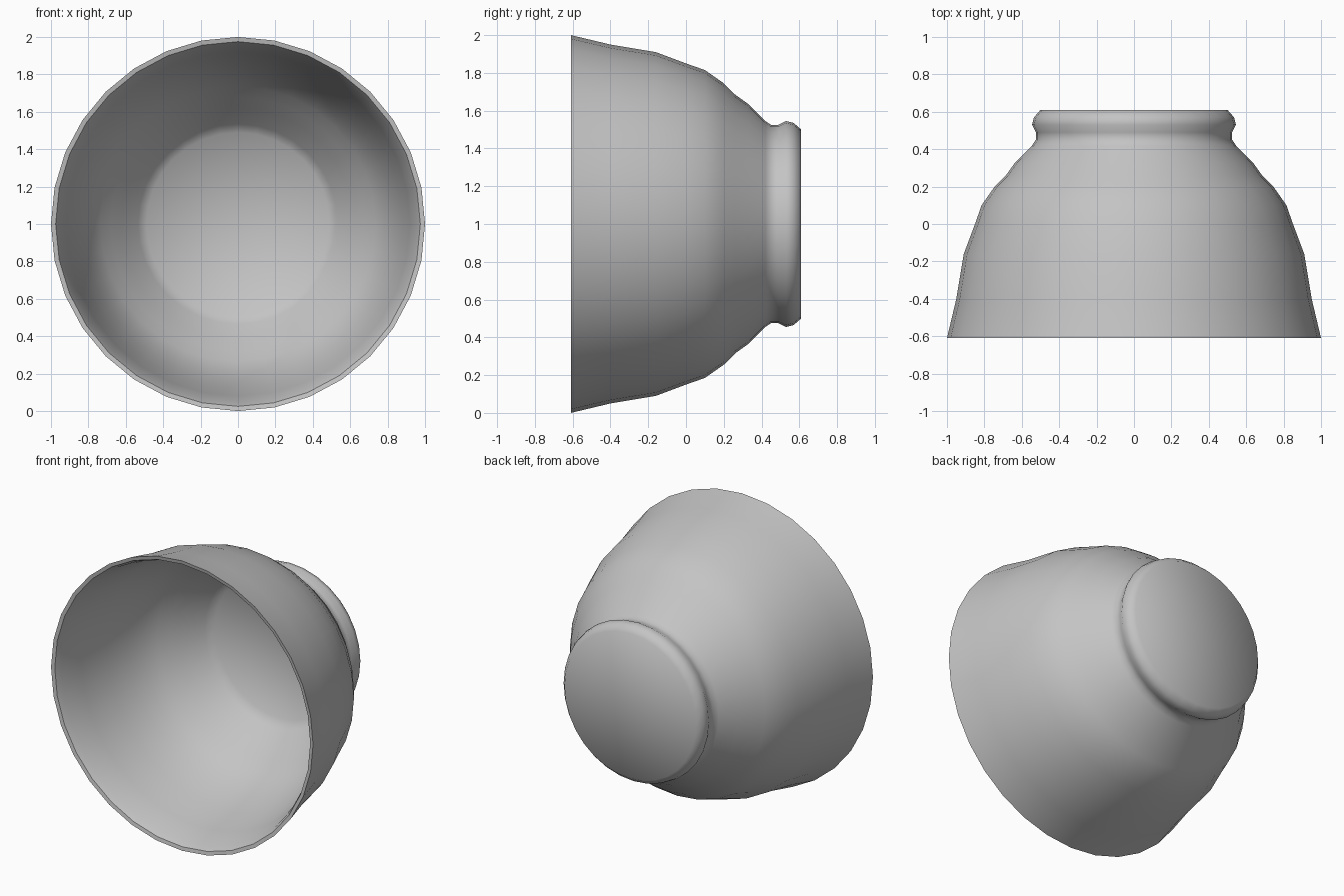
import bpy
import math

cube = bpy.data.objects.get("Cube")
if cube:
    bpy.data.objects.remove(cube, do_unlink=True)

SIDES = 32

clay = bpy.data.materials.new("plain grey")
clay.use_nodes = True
grey = (0.55, 0.55, 0.55, 1)
clay.diffuse_color = grey
clay.node_tree.nodes["Principled BSDF"].inputs["Base Color"].default_value = grey


def lathe(name, profile):
    """Spin (y, radius) points around the horizontal axis; zero radius makes a pole."""
    verts, rings, faces = [], [], []
    for y, r in profile:
        start = len(verts)
        count = SIDES if r > 0 else 1
        rings.append([start + i % count for i in range(SIDES)])
        for i in range(count):
            a = math.tau * i / SIDES
            verts.append((r * math.cos(a), y, 1 + r * math.sin(a)))
    for low, high in zip(rings, rings[1:]):
        for i in range(SIDES):
            j = (i + 1) % SIDES
            quad = [low[i], high[i], high[j], low[j]]
            faces.append(list(dict.fromkeys(quad)))
    mesh = bpy.data.meshes.new(name)
    mesh.from_pydata(verts, [], faces)
    mesh.materials.append(clay)
    obj = bpy.data.objects.new(name, mesh)
    bpy.context.collection.objects.link(obj)
    bpy.ops.object.select_all(action='DESELECT')
    obj.select_set(True)
    bpy.context.view_layer.objects.active = obj
    bpy.ops.object.shade_smooth_by_angle(angle=math.radians(50))
    return obj


# Outer wall, from rim to the pinched neck, foot ring and flat base
outside = [(-0.61, 1.0), (-0.4, 0.95), (-0.16, 0.91), (0, 0.85), (0.1, 0.815),
           (0.2, 0.745), (0.26, 0.685), (0.33, 0.635), (0.42, 0.545),
           (0.45, 0.525), (0.49, 0.525), (0.53, 0.545), (0.57, 0.535),
           (0.61, 0.5), (0.61, 0)]

# Inner wall, from the flat floor forward to the rim
inside = [(0.45, 0), (0.45, 0.49), (0.4, 0.535), (0.31, 0.62), (0.23, 0.68),
          (0.17, 0.735), (0.08, 0.79), (-0.02, 0.83), (-0.17, 0.88),
          (-0.4, 0.92), (-0.56, 0.955), (-0.605, 0.975), (-0.61, 1.0)]

lathe("bowl", inside + outside[1:])
